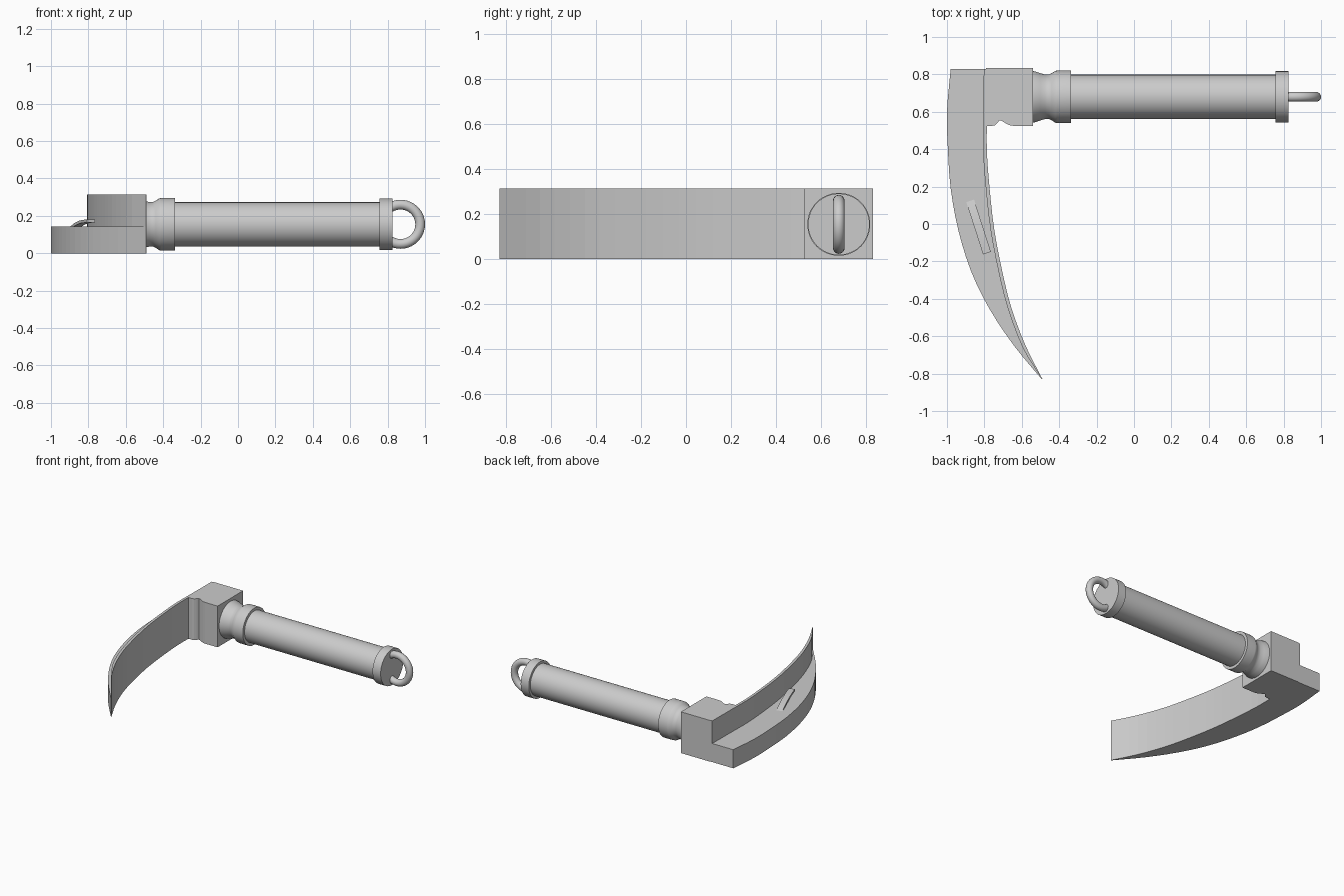
import bpy, bmesh, math
from mathutils import Vector

if "Cube" in bpy.data.objects:
    bpy.data.objects.remove(bpy.data.objects["Cube"])

CY, CZ = 0.68, 0.155   # handle axis


def finish(name, bm, smooth=False):
    bmesh.ops.recalc_face_normals(bm, faces=bm.faces)
    me = bpy.data.meshes.new(name)
    bm.to_mesh(me)
    bm.free()
    ob = bpy.data.objects.new(name, me)
    bpy.context.collection.objects.link(ob)
    if smooth:
        bpy.ops.object.select_all(action='DESELECT')
        ob.select_set(True)
        bpy.context.view_layer.objects.active = ob
        bpy.ops.object.shade_smooth_by_angle(angle=math.radians(35))
    return ob


def loft(name, sections, closed=False, smooth=False):
    """Bridge equal-length point rings, capping the ends unless closed."""
    bm = bmesh.new()
    rings = [[bm.verts.new(p) for p in s] for s in sections]
    pairs = list(zip(rings, rings[1:])) + ([(rings[-1], rings[0])] if closed else [])
    for a, b in pairs:
        for i in range(len(a)):
            j = (i + 1) % len(a)
            bm.faces.new((a[i], a[j], b[j], b[i]))
    if not closed:
        bm.faces.new(rings[0])
        bm.faces.new(rings[-1])
    return finish(name, bm, smooth)


def turned(name, profile, n=48):
    """Solid of revolution about the handle axis from (x, radius) pairs."""
    angs = [2 * math.pi * i / n for i in range(n)]
    return loft(name, [[(x, CY + r * math.cos(a), CZ + r * math.sin(a)) for a in angs]
                       for x, r in profile], smooth=True)


def smooth_knots(knots, steps):
    """Catmull-Rom samples through tuples of values."""
    k = [Vector(p) for p in knots]
    k = [2 * k[0] - k[1]] + k + [2 * k[-1] - k[-2]]
    out = []
    for i in range(1, len(k) - 2):
        a, b, c, d = k[i - 1:i + 3]
        for s in range(steps):
            t = s / steps
            out.append(0.5 * (2 * b + (c - a) * t + (2 * a - 5 * b + 4 * c - d) * t * t
                              + (3 * b - a - 3 * c + d) * t ** 3))
    return out + [k[-2]]


# Blade: L-shaped section, low ledge outside and tall fin inside (y, outer x, inner x)
knots = [(0.83, -0.98, -0.783), (0.60, -1.0, -0.785), (0.40, -0.995, -0.787),
         (0.19, -0.98, -0.772), (-0.03, -0.94, -0.747), (-0.25, -0.872, -0.705),
         (-0.45, -0.775, -0.655), (-0.65, -0.642, -0.58), (-0.83, -0.493, -0.489)]
sections = []
for y, xo, xi in smooth_knots(knots, 3):
    xm = xi - min(0.02, 0.4 * (xi - xo))
    sections.append([(xo, y, 0), (xi, y, 0), (xi, y, 0.315), (xm, y, 0.315),
                     (xm, y, 0.142), (xo, y, 0.142)])
loft("blade", sections)

# Thumb lever: thin arched strip rising from the ledge
path = [(0, 0.14), (0.06, 0.157), (0.13, 0.17), (0.21, 0.178), (0.30, 0.18)]
start = Vector((-0.878, 0.13, 0))
along = Vector((0.095, -0.295, 0)).normalized()
side = Vector((-along.y, along.x, 0)) * 0.022
sections = []
for d, z in smooth_knots(path, 3):
    c = start + along * d
    up, low = Vector((0, 0, z)), Vector((0, 0, z - 0.016))
    sections.append([c - side + up, c + side + up, c + side + low, c - side + low])
loft("thumb_lever", sections, smooth=True)

# Head block with the finger notch on its front face
outline = [(-0.79, 0.833), (-0.54, 0.833), (-0.54, 0.525), (-0.645, 0.525),
           (-0.668, 0.529), (-0.69, 0.541), (-0.708, 0.552), (-0.72, 0.555),
           (-0.73, 0.54), (-0.742, 0.528), (-0.758, 0.525), (-0.79, 0.525)]
loft("head_block", [[(x, y, z) for x, y in outline] for z in (0.0, 0.315)])

# Turned handle parts
turned("ferrule", [(-0.545, 0.138), (-0.53, 0.136), (-0.50, 0.126), (-0.475, 0.119),
                   (-0.455, 0.119), (-0.44, 0.126), (-0.42, 0.139), (-0.41, 0.14),
                   (-0.338, 0.14)])
turned("handle_grip", [(-0.345, 0.118), (0.765, 0.118)])
turned("end_cap", [(0.757, 0.137), (0.825, 0.137)])

# Hanging ring, standing in the x-z plane and ending inside the cap
sections = []
for i in range(33):
    a = math.radians(-130 + 260 * i / 32)
    ring = []
    for j in range(16):
        b = 2 * math.pi * j / 16
        r = 0.105 + 0.026 * math.cos(b)
        ring.append((0.869 + r * math.cos(a), CY + 0.026 * math.sin(b), CZ + r * math.sin(a)))
    sections.append(ring)
loft("hanging_ring", sections, smooth=True)
